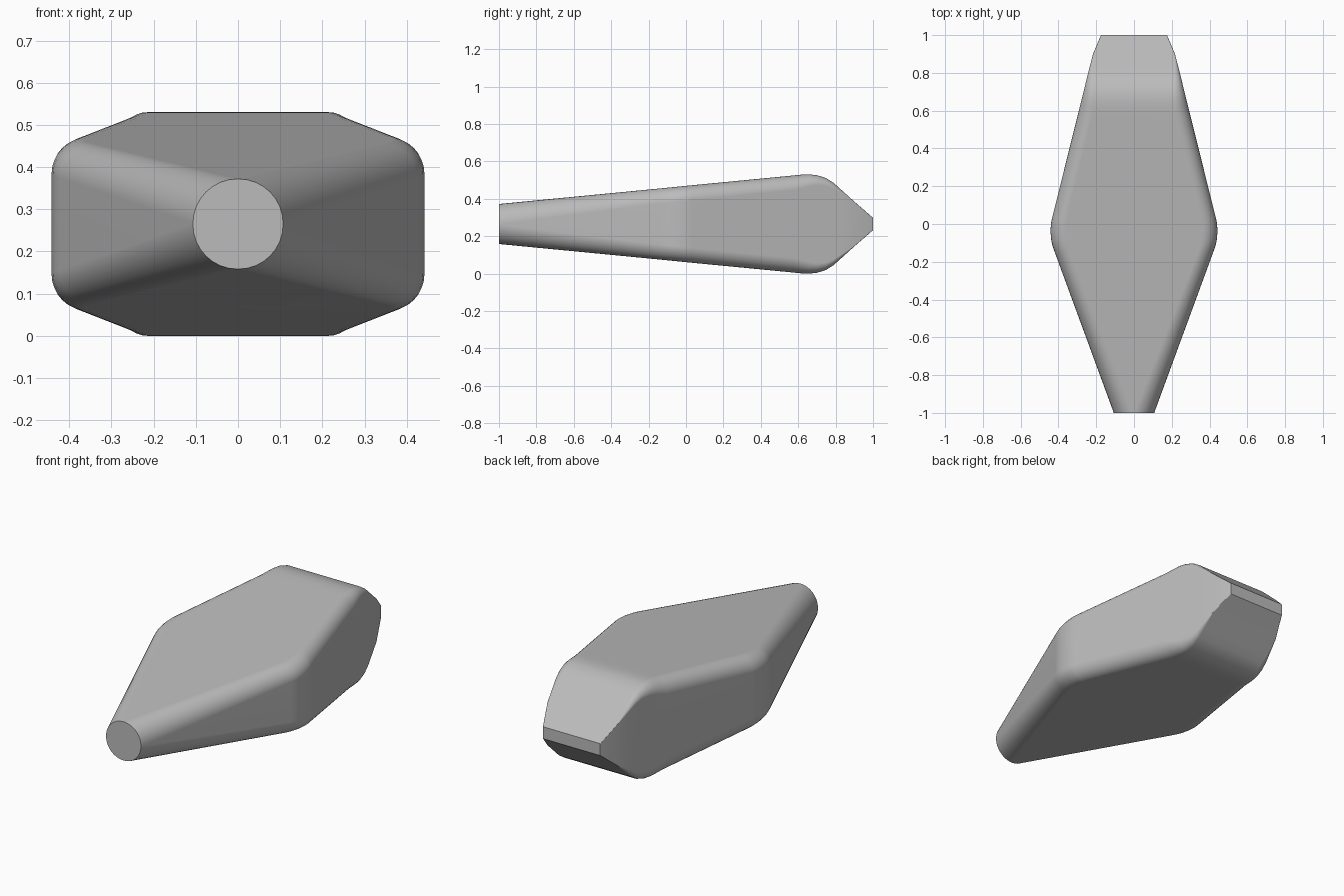
import bpy, bmesh, math

cube = bpy.data.objects.get("Cube")
if cube:
    bpy.data.objects.remove(cube, do_unlink=True)

MID_Z = 0.265
SEGMENTS = 8  # per rounded corner

# Cross-sections from front to back: y, half width, half height, corner radius
SECTIONS = [
    (-1.0, 0.107, 0.107, 0.106),
    (-0.14, 0.423, 0.190, 0.080),
    (-0.11, 0.433, 0.193, 0.080),
    (-0.08, 0.439, 0.196, 0.080),
    (-0.04, 0.442, 0.200, 0.080),
    (0.0, 0.440, 0.204, 0.080),
    (0.03, 0.434, 0.207, 0.080),
    (0.58, 0.297, 0.260, 0.078),
    (0.62, 0.287, 0.264, 0.072),
    (0.66, 0.277, 0.265, 0.062),
    (0.70, 0.267, 0.261, 0.052),
    (0.75, 0.255, 0.245, 0.040),
    (0.79, 0.245, 0.219, 0.030),
    (0.83, 0.235, 0.183, 0.020),
    (0.90, 0.217, 0.120, 0.003),
    (1.0, 0.175, 0.033, 0.003),
]


def rounded_section(bm, y, half_w, half_h, radius):
    """Ring of vertices around a rounded rectangle."""
    ring = []
    for corner, (sx, sz) in enumerate([(1, 1), (-1, 1), (-1, -1), (1, -1)]):
        for i in range(SEGMENTS + 1):
            a = math.pi / 2 * (corner + i / SEGMENTS)
            x = sx * (half_w - radius) + radius * math.cos(a)
            z = sz * (half_h - radius) + radius * math.sin(a)
            ring.append(bm.verts.new((x, y, MID_Z + z)))
    return ring


# Body lofted through the sections, with flat ends
bm = bmesh.new()
rings = [rounded_section(bm, *s) for s in SECTIONS]
for a, b in zip(rings, rings[1:]):
    for i in range(len(a)):
        j = (i + 1) % len(a)
        bm.faces.new((a[i], a[j], b[j], b[i]))
bm.faces.new(rings[0])
bm.faces.new(rings[-1])
bmesh.ops.recalc_face_normals(bm, faces=bm.faces[:])
mesh = bpy.data.meshes.new("tapered_body")
bm.to_mesh(mesh)
bm.free()
body = bpy.data.objects.new("tapered_body", mesh)
bpy.context.collection.objects.link(body)

# Plain grey finish
grey = bpy.data.materials.new("plain_grey")
grey.use_nodes = True
colour = (0.5, 0.5, 0.5, 1)
grey.diffuse_color = colour
grey.node_tree.nodes["Principled BSDF"].inputs["Base Color"].default_value = colour
mesh.materials.append(grey)

# Smooth bevels with flat large faces and crisp ends
bpy.ops.object.select_all(action="DESELECT")
body.select_set(True)
bpy.context.view_layer.objects.active = body
bpy.ops.object.shade_smooth_by_angle(angle=math.radians(30))
weighted = body.modifiers.new("weighted_normals", "WEIGHTED_NORMAL")
weighted.keep_sharp = True
